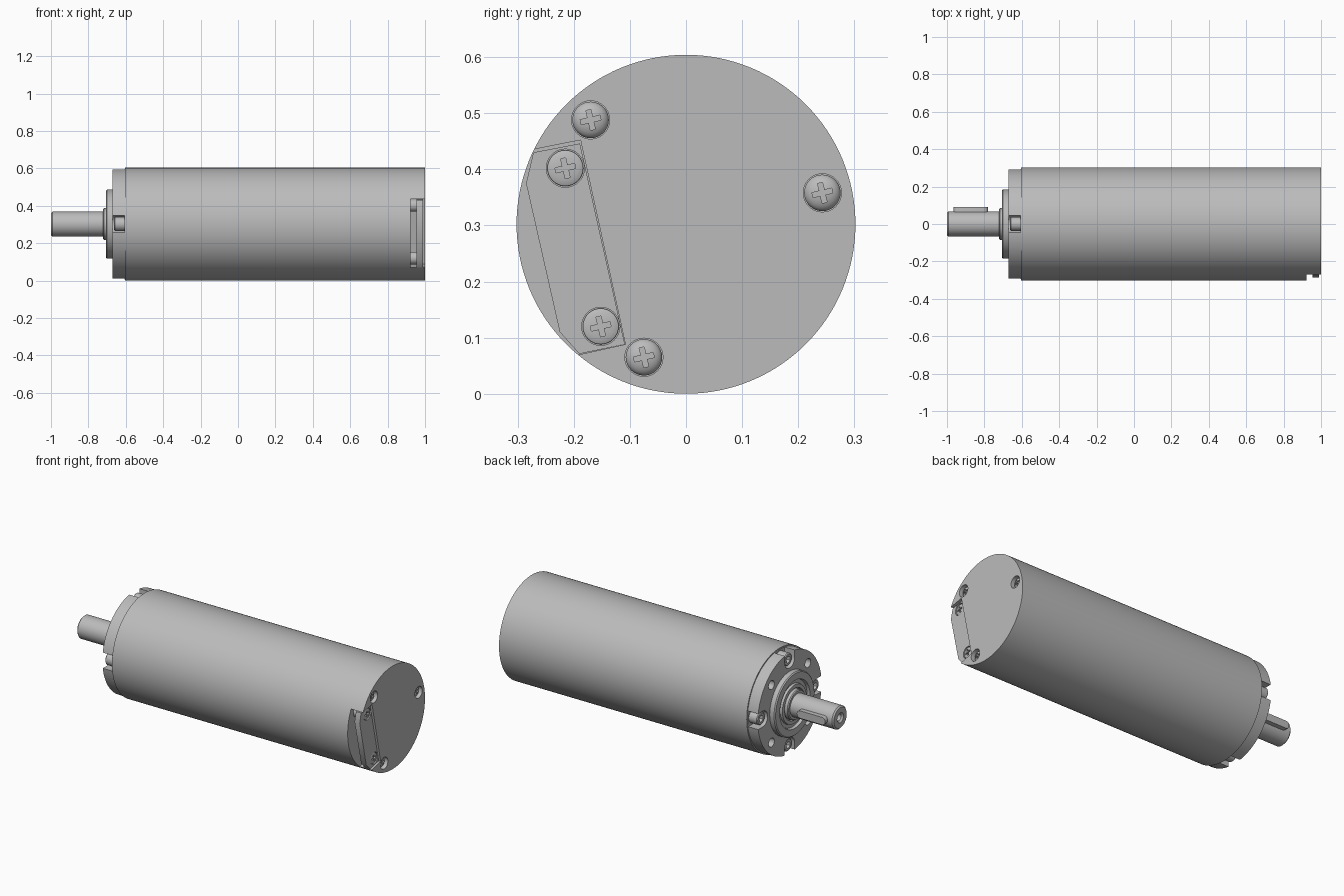
import bpy, bmesh, math
from mathutils import Matrix, Vector

cube = bpy.data.objects.get("Cube")
if cube:
    bpy.data.objects.remove(cube, do_unlink=True)

CZ = 0.302  # height of the motor axis

metal = bpy.data.materials.new("grey_metal")
metal.use_nodes = True
COLOUR = (0.5, 0.5, 0.5, 1)
metal.diffuse_color = COLOUR
metal.node_tree.nodes["Principled BSDF"].inputs["Base Color"].default_value = COLOUR


def finish(name, bm):
    bmesh.ops.remove_doubles(bm, verts=bm.verts, dist=1e-5)
    bmesh.ops.recalc_face_normals(bm, faces=bm.faces)
    mesh = bpy.data.meshes.new(name)
    bm.to_mesh(mesh)
    bm.free()
    mesh.materials.append(metal)
    ob = bpy.data.objects.new(name, mesh)
    bpy.context.collection.objects.link(ob)
    return ob


def lathe(name, profile, y=0, z=CZ, steps=32):
    """Revolve (x, radius) points about an axis parallel to x."""
    bm = bmesh.new()
    verts = [bm.verts.new((x, y, z + r)) for x, r in profile]
    edges = [bm.edges.new(pair) for pair in zip(verts, verts[1:])]
    bmesh.ops.spin(bm, geom=verts + edges, cent=(0, y, z), axis=(1, 0, 0),
                   angle=math.tau, steps=steps, use_duplicate=False)
    return finish(name, bm)


def rod(name, x0, x1, r, y=0, z=CZ, steps=32):
    return lathe(name, [(x0, 0), (x0, r), (x1, r), (x1, 0)], y, z, steps)


def prism(name, outline, x0, x1):
    """Extrude a (y, z) outline along x."""
    bm = bmesh.new()
    face = bm.faces.new([bm.verts.new((x0, y, z)) for y, z in outline])
    out = bmesh.ops.extrude_face_region(bm, geom=[face])
    moved = [v for v in out["geom"] if isinstance(v, bmesh.types.BMVert)]
    bmesh.ops.translate(bm, verts=moved, vec=(x1 - x0, 0, 0))
    return finish(name, bm)


def box(name, centre, size, turn=0):
    bm = bmesh.new()
    bmesh.ops.create_cube(bm, size=1)
    bm.transform(Matrix.Translation(centre) @ Matrix.Rotation(turn, 4, 'X')
                 @ Matrix.Diagonal((*size, 1)))
    return finish(name, bm)


def cut(ob, cutters):
    for c in cutters:
        c.hide_render = True
        mod = ob.modifiers.new("cut", 'BOOLEAN')
        mod.operation, mod.solver, mod.object = 'DIFFERENCE', 'EXACT', c
    bpy.context.view_layer.update()
    graph = bpy.context.evaluated_depsgraph_get()
    mesh = bpy.data.meshes.new_from_object(ob.evaluated_get(graph))
    ob.modifiers.clear()
    ob.data = mesh
    for c in cutters:
        bpy.data.objects.remove(c, do_unlink=True)


def polar(r, degrees):
    a = math.radians(degrees)
    return r * math.cos(a), CZ + r * math.sin(a)


def cross_screw(name, x, y, z, r, dome, base):
    """Cross-recessed head whose crown sits at x."""
    rim = [(x - dome * (1 - math.cos(t)), r * math.sin(t))
           for t in (i * math.pi / 12 for i in range(7))]
    head = lathe(name, rim + [(base, r), (base, 0)], y, z)
    cut(head, [box("cross_cutter", (x, y, z), (0.03, *size), math.radians(13))
               for size in ((0.036, 0.009), (0.009, 0.036))])


# Main body with a side pocket and counterbores in the rear face
body = rod("motor_body", -0.605, 1, 0.302, steps=128)
rear_screws = [(-0.17, 0.488), (0.243, 0.358), (-0.075, 0.065)]
pocket = [(-0.36, 0.418), (-0.188, 0.452), (-0.108, 0.088), (-0.28, 0.05)]
cut(body, [prism("pocket_cutter", pocket, 0.922, 1.1)]
    + [rod("bore_cutter", 0.96, 1.1, 0.034, y, z) for y, z in rear_screws])
for i, (y, z) in enumerate(rear_screws):
    cross_screw(f"rear_screw_{i + 1}", 0.99, y, z, 0.0325, 0.018, 0.958)

# Terminal cover in the pocket, with its two screws
cover = [(-0.272, 0.43), (-0.189, 0.446), (-0.109, 0.088),
         (-0.19, 0.071), (-0.225, 0.11), (-0.285, 0.375)]
plate = prism("terminal_cover", cover, 0.955, 0.988)
cover_screws = [(-0.215, 0.402), (-0.152, 0.12)]
cut(plate, [rod("bore_cutter", 0.975, 1.1, 0.034, y, z) for y, z in cover_screws])
for i, (y, z) in enumerate(cover_screws):
    rod(f"cover_spacer_{i + 1}", 0.92, 0.957, 0.034, y, z)
    cross_screw(f"cover_screw_{i + 1}", 0.988, y, z, 0.032, 0.006, 0.974)

# Gearbox flange with four open slots and four mounting holes
flange = rod("gearbox_flange", -0.672, -0.604, 0.295, steps=128)
cutters = []
for q in range(4):
    turn = Matrix.Rotation(q * math.pi / 2, 2)
    slot = [(0.4, -0.046), (0.4, 0.046)]
    slot += [(0.25 + 0.046 * math.cos(math.radians(a)),
              0.046 * math.sin(math.radians(a))) for a in range(90, 271, 15)]
    outline = [turn @ Vector(p) for p in slot]
    cutters.append(prism("slot_cutter", [(p.x, p.y + CZ) for p in outline], -0.7, -0.607))
    cutters.append(rod("hole_cutter", -0.7, -0.62, 0.026, *polar(0.238, 45 + 90 * q)))
cut(flange, cutters)

# Socket head screws in the slots
for q in range(4):
    y, z = polar(0.25, 90 * q)
    head = lathe(f"flange_screw_{q + 1}", [(-0.605, 0), (-0.605, 0.037), (-0.657, 0.037),
                 (-0.662, 0.032), (-0.662, 0)], y, z)
    cut(head, [rod("socket_cutter", -0.7, -0.638, 0.02, y, z, 6)])

# Pilot boss with a recessed face, and the bearing collar
lathe("pilot_boss", [(-0.67, 0), (-0.67, 0.185), (-0.7, 0.185), (-0.706, 0.179),
                     (-0.706, 0.14), (-0.69, 0.135), (-0.69, 0)], steps=96)
lathe("bearing_ring", [(-0.689, 0), (-0.689, 0.115), (-0.703, 0.112),
                       (-0.703, 0.092), (-0.692, 0.09), (-0.692, 0)], steps=64)
lathe("shaft_collar", [(-0.69, 0), (-0.69, 0.085), (-0.716, 0.085),
                       (-0.721, 0.08), (-0.721, 0)], steps=64)

# Output shaft with chamfered tip and centre hole
lathe("output_shaft", [(-0.69, 0), (-0.69, 0.067), (-0.992, 0.067), (-1, 0.059),
                       (-1, 0.029), (-0.99, 0.02), (-0.9, 0.02), (-0.89, 0)], steps=64)

# Round-ended key on the back of the shaft
bm = bmesh.new()
ring = []
for side, x in ((1, -0.802), (-1, -0.943)):
    for i in range(9):
        a = math.pi * (i / 8 - 0.5) + (math.pi if side < 0 else 0)
        ring.append(bm.verts.new((x + 0.022 * math.cos(a), 0.04, CZ + 0.022 * math.sin(a))))
out = bmesh.ops.extrude_face_region(bm, geom=[bm.faces.new(ring)])
bmesh.ops.translate(bm, verts=[v for v in out["geom"] if isinstance(v, bmesh.types.BMVert)],
                    vec=(0, 0.05, 0))
finish("shaft_key", bm)

# Smooth round surfaces, keep edges sharp
bpy.ops.object.select_all(action='DESELECT')
for ob in bpy.context.scene.objects:
    if ob.type == 'MESH':
        ob.select_set(True)
        bpy.context.view_layer.objects.active = ob
bpy.ops.object.shade_smooth_by_angle(angle=math.radians(30))
